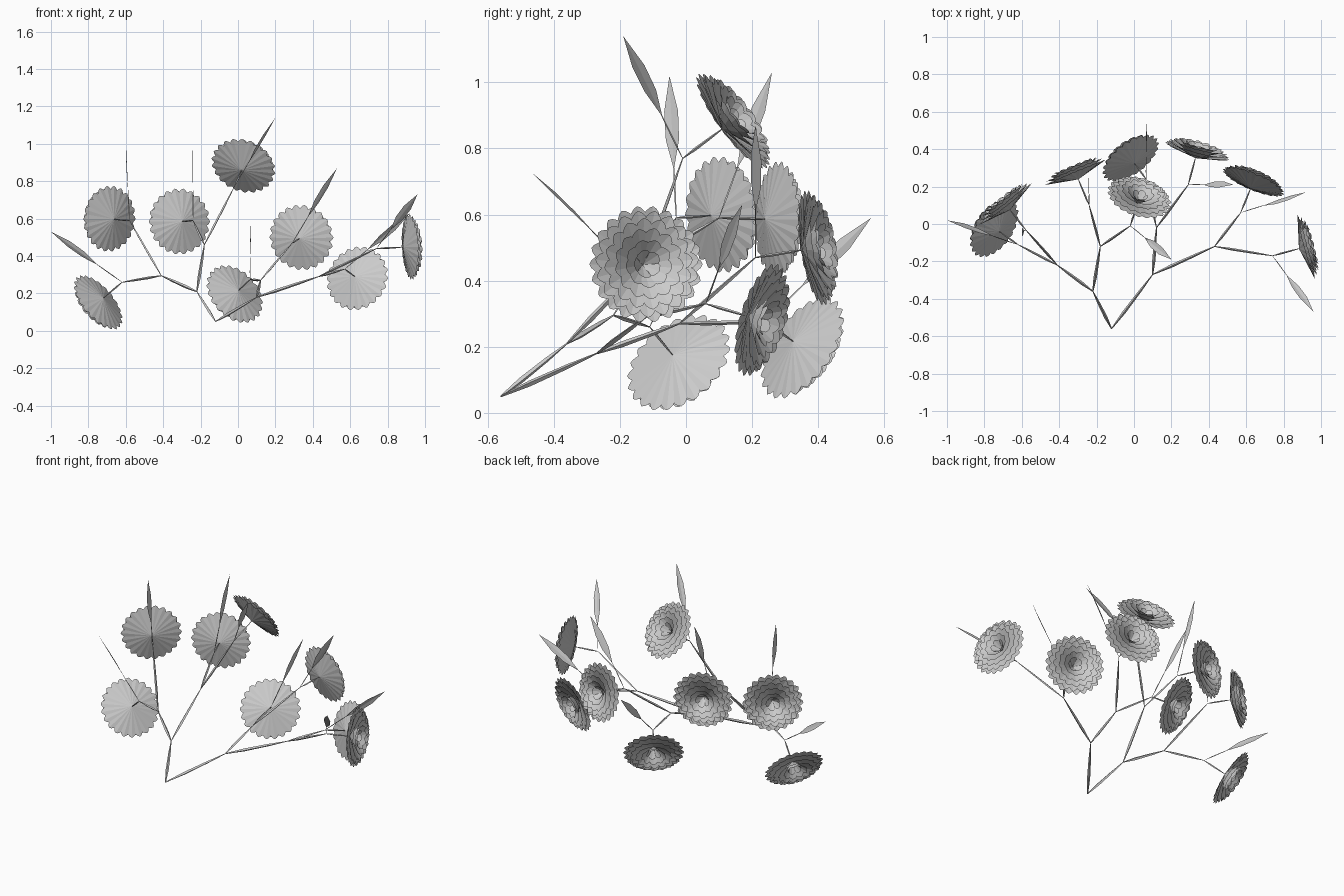
import bpy, bmesh, math
from mathutils import Vector, Matrix

cube = bpy.data.objects.get("Cube")
if cube:
    bpy.data.objects.remove(cube, do_unlink=True)

grey = bpy.data.materials.new("plain_grey")
grey.use_nodes = True
grey.diffuse_color = (0.6, 0.6, 0.6, 1)
grey.node_tree.nodes["Principled BSDF"].inputs["Base Color"].default_value = (0.6, 0.6, 0.6, 1)


def finish(bm, name):
    mesh = bpy.data.meshes.new(name)
    bm.to_mesh(mesh)
    bm.free()
    mesh.materials.append(grey)
    obj = bpy.data.objects.new(name, mesh)
    bpy.context.collection.objects.link(obj)
    return obj


def add_spindle(bm, start, end, radius, sides=4):
    # Thin twig, pinched at both ends
    start, end = Vector(start), Vector(end)
    turn = (end - start).to_track_quat('Z', 'Y')
    rings = []
    for t, scale in ((0, 0.3), (0.3, 1), (0.7, 0.8), (1, 0.25)):
        ring = []
        for i in range(sides):
            a = math.tau * i / sides
            offset = Vector((math.cos(a), math.sin(a), 0)) * radius * scale
            ring.append(bm.verts.new(start.lerp(end, t) + turn @ offset))
        rings.append(ring)
    for low, high in zip(rings, rings[1:]):
        for i in range(sides):
            j = (i + 1) % sides
            bm.faces.new((low[i], low[j], high[j], high[i]))
    bm.faces.new(rings[0][::-1])
    bm.faces.new(rings[-1])


def make_leaf(name, base, tip, across):
    # Thin petiole followed by a narrow, lightly folded blade
    bm = bmesh.new()
    base, tip = Vector(base), Vector(tip)
    axis = (tip - base).normalized()
    across = Vector(across)
    side = (across - axis * across.dot(axis)).normalized()
    fold = axis.cross(side) * 0.003
    add_spindle(bm, base, base.lerp(tip, 0.42), 0.003, 3)
    spine = [bm.verts.new(base.lerp(tip, t)) for t in (0.34, 0.55, 0.75, 1)]
    for s in (-1, 1):
        edge = [bm.verts.new(base.lerp(tip, t) + side * s * w + fold)
                for t, w in ((0.55, 0.02), (0.75, 0.021))]
        bm.faces.new((spine[0], spine[1], edge[0]))
        bm.faces.new((spine[1], spine[2], edge[1], edge[0]))
        bm.faces.new((spine[2], spine[3], edge[1]))
    finish(bm, name)


# Petal rings: count, length, rise in degrees, half width
RINGS = ((22, 0.182, 13, 0.027), (19, 0.172, 19, 0.027), (16, 0.156, 27, 0.027),
         (13, 0.134, 36, 0.026), (9, 0.106, 46, 0.025), (5, 0.075, 55, 0.022))
GOLDEN = math.pi * (3 - math.sqrt(5))
# Petal outline: distance along, half width factor
OUTLINE = ((0.45, 0.55), (0.75, 1), (0.9, 0.8), (0.97, 0.4))


def make_flower(name, centre, direction):
    # Layered, bowl-shaped bloom whose back is a shallow cone
    bm = bmesh.new()
    for k, (count, length, rise, width) in enumerate(RINGS):
        for i in range(count):
            turn = (Matrix.Rotation(math.tau * i / count + k * GOLDEN, 4, 'Z')
                    @ Matrix.Rotation(-math.radians(rise), 4, 'Y'))

            def vert(along, w):
                return bm.verts.new(turn @ Vector((along * length, w * width, 0.003 * abs(w))))
            base, tip, mid = vert(0, 0), vert(1, 0), vert(0.75, 0)
            for s in (-1, 1):
                edge = [vert(along, s * w) for along, w in OUTLINE]
                bm.faces.new((base, edge[0], edge[1], mid)[::s])
                bm.faces.new((mid, edge[1], edge[2], edge[3], tip)[::s])
    flower = finish(bm, name)
    n = Vector(direction).normalized()
    flower.matrix_world = (Matrix.Translation(Vector(centre) - n * 0.045)
                           @ n.to_track_quat('Z', 'Y').to_matrix().to_4x4())


# Branch forks
root = (-0.12, -0.56, 0.05)
fork_r, fork_l = (-0.22, -0.36, 0.21), (0.10, -0.27, 0.18)
fork_rr, fork_rl = (-0.41, -0.22, 0.295), (-0.18, -0.12, 0.46)
fork_lr, fork_ll = (0.12, -0.02, 0.27), (0.43, -0.12, 0.29)

# Each sprig: parent fork, node, flower centre, leaf tip, leaf width direction
SPRIGS = (
    (fork_rr, (-0.62, -0.11, 0.26), (-0.75, -0.02, 0.15), (-1.0, 0.02, 0.53), (0.5, -0.7, 0.5)),
    (fork_rr, (-0.58, -0.03, 0.59), (-0.69, 0.11, 0.60), (-0.60, -0.05, 1.02), (0, 1, 0)),
    (fork_rl, (-0.24, 0.10, 0.59), (-0.315, 0.28, 0.585), (-0.24, 0.26, 1.03), (0, 1, 0)),
    (fork_rl, (-0.02, -0.01, 0.77), (0.03, 0.145, 0.885), (0.20, -0.19, 1.14), (0.4, 1, 0)),
    (fork_lr, (0.065, 0.24, 0.275), (-0.02, 0.355, 0.195), (0.07, 0.56, 0.59), (0, 1, 0)),
    (fork_lr, (0.29, 0.21, 0.47), (0.34, 0.395, 0.50), (0.53, 0.21, 0.87), (1, 1, 0)),
    (fork_ll, (0.57, 0.06, 0.33), (0.64, 0.23, 0.28), (0.92, 0.17, 0.63), (-0.4, -0.6, 0.7)),
    (fork_ll, (0.74, -0.17, 0.44), (0.925, -0.12, 0.45), (0.96, -0.47, 0.73), (0.85, 0.2, -0.45)),
)

# Main branches
bm = bmesh.new()
for a, b in ((root, fork_r), (root, fork_l), (fork_r, fork_rr), (fork_r, fork_rl),
             (fork_l, fork_lr), (fork_l, fork_ll)):
    add_spindle(bm, a, b, 0.009)
finish(bm, "branches")

# Twigs, leaves and flowers
for i, (fork, node, centre, tip, across) in enumerate(SPRIGS, 1):
    n = (Vector(centre) - Vector(node)).normalized()
    bm = bmesh.new()
    add_spindle(bm, fork, node, 0.007)
    add_spindle(bm, node, Vector(centre) - n * 0.04, 0.005)
    finish(bm, f"twig_{i}")
    make_leaf(f"leaf_{i}", node, tip, across)
    make_flower(f"flower_{i}", centre, n)
